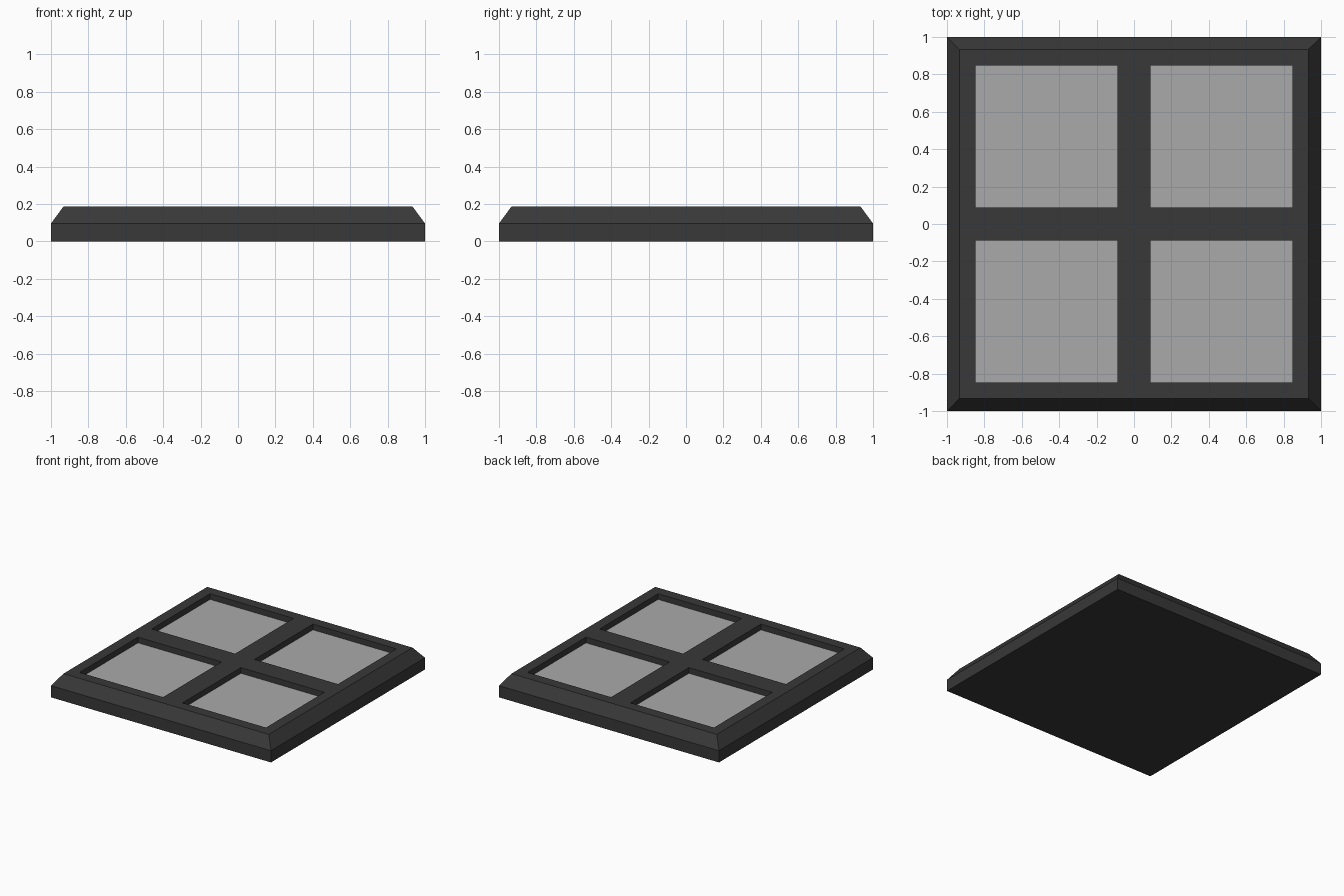
import bpy, bmesh

if "Cube" in bpy.data.objects:
    bpy.data.objects.remove(bpy.data.objects["Cube"])

TOP, SHOULDER, FLOOR = 0.187, 0.096, 0.14
RIM, OUT, IN = 0.933, 0.847, 0.088


def material(name, color):
    m = bpy.data.materials.new(name)
    m.diffuse_color = color
    m.use_nodes = True
    m.node_tree.nodes["Principled BSDF"].inputs["Base Color"].default_value = m.diffuse_color
    return m


def finish(bm, name, mat):
    me = bpy.data.meshes.new(name)
    bm.to_mesh(me)
    bm.free()
    ob = bpy.data.objects.new(name, me)
    bpy.context.collection.objects.link(ob)
    me.materials.append(mat)
    return ob


def square(bm, half, z):
    return [bm.verts.new((sx * half, sy * half, z))
            for sx, sy in ((-1, -1), (1, -1), (1, 1), (-1, 1))]


dark = material("dark_frame", (0.04, 0.04, 0.04, 1))
glass = material("pale_glass", (0.4, 0.4, 0.4, 0.5))

# Frame: closed base, upright sides, sloped bevel
bm = bmesh.new()
rings = [square(bm, 1, 0), square(bm, 1, SHOULDER), square(bm, RIM, TOP)]
bm.faces.new(rings[0][::-1])
for lo, hi in zip(rings, rings[1:]):
    for i in range(4):
        j = (i + 1) % 4
        bm.faces.new((lo[i], lo[j], hi[j], hi[i]))

# Frame top: a lattice with four openings, each with walls going down
lines = [-RIM, -OUT, -IN, IN, OUT, RIM]
grid = [[bm.verts.new((x, y, TOP)) for y in lines] for x in lines]
for i in range(5):
    for j in range(5):
        cell = (grid[i][j], grid[i + 1][j], grid[i + 1][j + 1], grid[i][j + 1])
        if i in (1, 3) and j in (1, 3):
            low = [bm.verts.new((v.co.x, v.co.y, FLOOR)) for v in cell]
            for k in range(4):
                n = (k + 1) % 4
                bm.faces.new((cell[k], cell[n], low[n], low[k]))
        else:
            bm.faces.new(cell)
bmesh.ops.remove_doubles(bm, verts=bm.verts, dist=1e-4)
bmesh.ops.dissolve_limit(bm, angle_limit=0.01, verts=bm.verts, edges=bm.edges)
finish(bm, "window_frame", dark)

# Four panes set into the openings
mid, half = (OUT + IN) / 2, (OUT - IN) / 2
for sx, side in ((-1, "left"), (1, "right")):
    for sy, end in ((-1, "front"), (1, "back")):
        bm = bmesh.new()
        bm.faces.new(square(bm, half, FLOOR))
        pane = finish(bm, f"pane_{end}_{side}", glass)
        pane.location = (sx * mid, sy * mid, 0)
